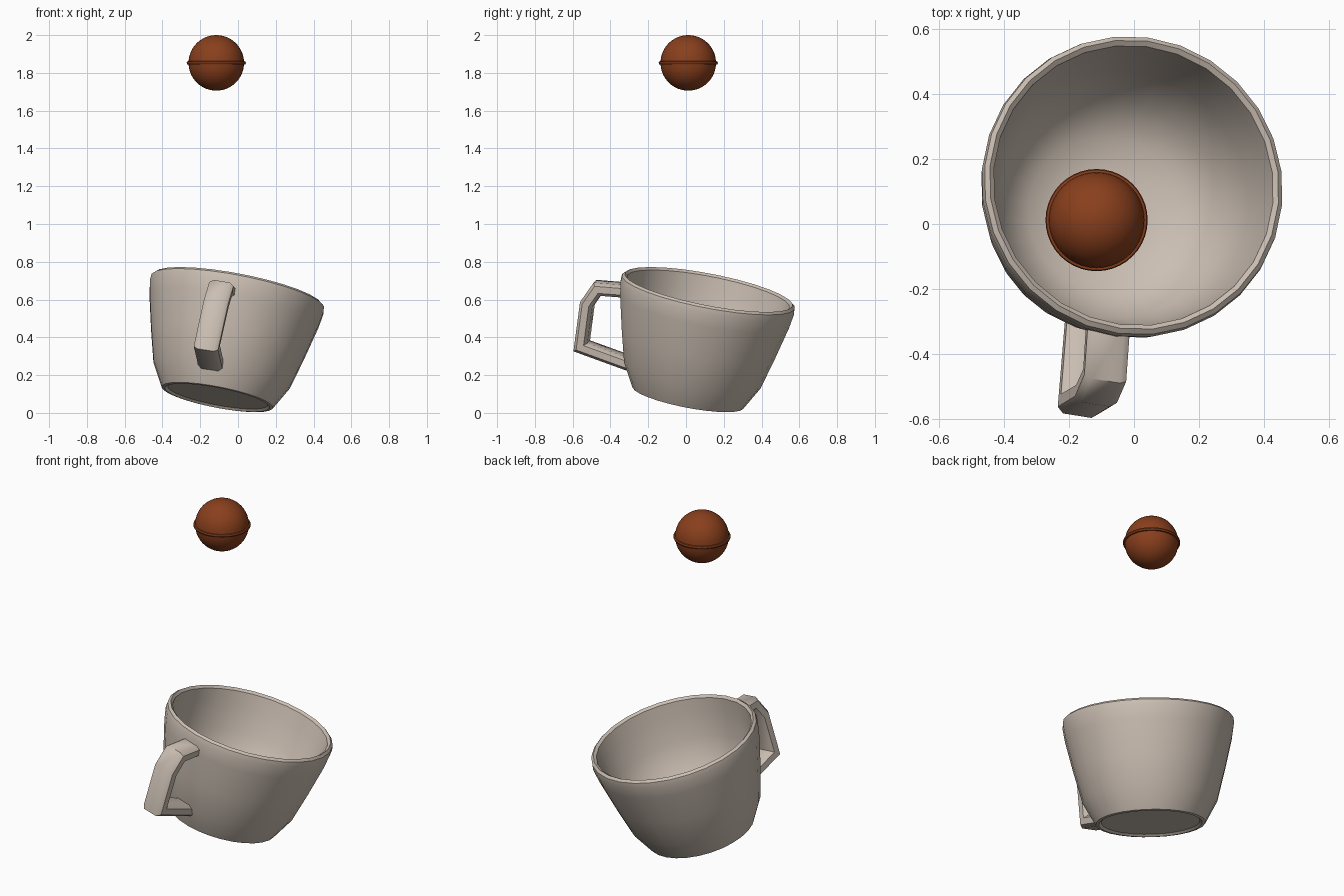
import bpy, bmesh, math
from mathutils import Vector, Matrix

if "Cube" in bpy.data.objects:
    bpy.data.objects.remove(bpy.data.objects["Cube"])

AXIS = Vector((0.186, 0.186, 0.964)).normalized()
BASE = Vector((-0.11, 0.01, 0.08))


def material(name, rgb):
    m = bpy.data.materials.new(name)
    m.diffuse_color = (*rgb, 1)
    m.use_nodes = True
    m.node_tree.nodes["Principled BSDF"].inputs["Base Color"].default_value = m.diffuse_color
    return m


def finish(bm, name, mat, angle=40):
    bmesh.ops.recalc_face_normals(bm, faces=bm.faces)
    me = bpy.data.meshes.new(name)
    bm.to_mesh(me)
    bm.free()
    ob = bpy.data.objects.new(name, me)
    bpy.context.collection.objects.link(ob)
    me.materials.append(mat)
    bpy.ops.object.select_all(action='DESELECT')
    ob.select_set(True)
    bpy.context.view_layer.objects.active = ob
    bpy.ops.object.shade_smooth_by_angle(angle=math.radians(angle))
    return ob


def lathe(name, profile, segments, matrix, mat):
    bm = bmesh.new()
    vs = [bm.verts.new((r, 0, h)) for r, h in profile]
    es = [bm.edges.new(p) for p in zip(vs, vs[1:])]
    bmesh.ops.spin(bm, geom=vs + es, cent=(0, 0, 0), axis=(0, 0, 1),
                   angle=math.tau, steps=segments, use_merge=True)
    bmesh.ops.remove_doubles(bm, verts=bm.verts, dist=1e-4)
    bm.transform(matrix)
    return finish(bm, name, mat)


clay = material("beige_clay", (0.60, 0.52, 0.45))
brown = material("brown", (0.25, 0.05, 0.012))

# Tilted cup: recessed foot, flared wall, rounded lip, bowl-shaped inside
cup_profile = [(0, 0.012), (0.27, 0.012), (0.283, 0), (0.30, 0.003),
               (0.37, 0.13), (0.415, 0.30), (0.458, 0.48), (0.47, 0.555),
               (0.467, 0.582), (0.453, 0.594), (0.438, 0.582),
               (0.427, 0.50), (0.402, 0.36), (0.345, 0.20),
               (0.24, 0.11), (0.12, 0.092), (0, 0.09)]
tilt = AXIS.to_track_quat('Z', 'Y').to_matrix().to_4x4()
lathe("cup", cup_profile, 28, Matrix.Translation(BASE) @ tilt, clay)

# Handle: flattened octagon swept along an angular path
path = [Vector(p) for p in [(-0.08, -0.315, 0.65), (-0.09, -0.465, 0.662),
                            (-0.115, -0.522, 0.58), (-0.165, -0.552, 0.355),
                            (-0.14, -0.25, 0.245)]]
side = AXIS.cross(Vector((-0.12, -0.97, 0.21))).normalized()
section = [(0.066, 0.018), (0.045, 0.034), (-0.045, 0.034), (-0.066, 0.018),
           (-0.066, -0.018), (-0.045, -0.034), (0.045, -0.034), (0.066, -0.018)]
bm = bmesh.new()
rings = []
for i, p in enumerate(path):
    a = (p - path[i - 1]).normalized() if i else (path[1] - p).normalized()
    b = (path[i + 1] - p).normalized() if i < len(path) - 1 else a
    t = (a + b).normalized()
    n = t.cross(side).normalized() / max(a.dot(t), 0.7)
    rings.append([bm.verts.new(p + side * u + n * v) for u, v in section])
for r0, r1 in zip(rings, rings[1:]):
    for j in range(8):
        k = (j + 1) % 8
        bm.faces.new((r0[j], r0[k], r1[k], r1[j]))
bm.faces.new(rings[0])
bm.faces.new(rings[-1])
finish(bm, "handle", clay, 45)

# Floating ball with a thin flange around its middle
R = 0.147
a0 = math.asin(0.009 / R)
arc = [-math.pi / 2 + (math.pi / 2 - a0) * i / 12 for i in range(13)]
lower = [(R * math.cos(a), R * math.sin(a)) for a in arc]
lower[0] = (0, -R)
flange = [(0.154, -0.008), (0.157, 0), (0.154, 0.008)]
upper = [(r, -z) for r, z in reversed(lower)]
lathe("ball", lower + flange + upper, 40,
      Matrix.Translation((-0.115, 0.012, 1.853)), brown)
